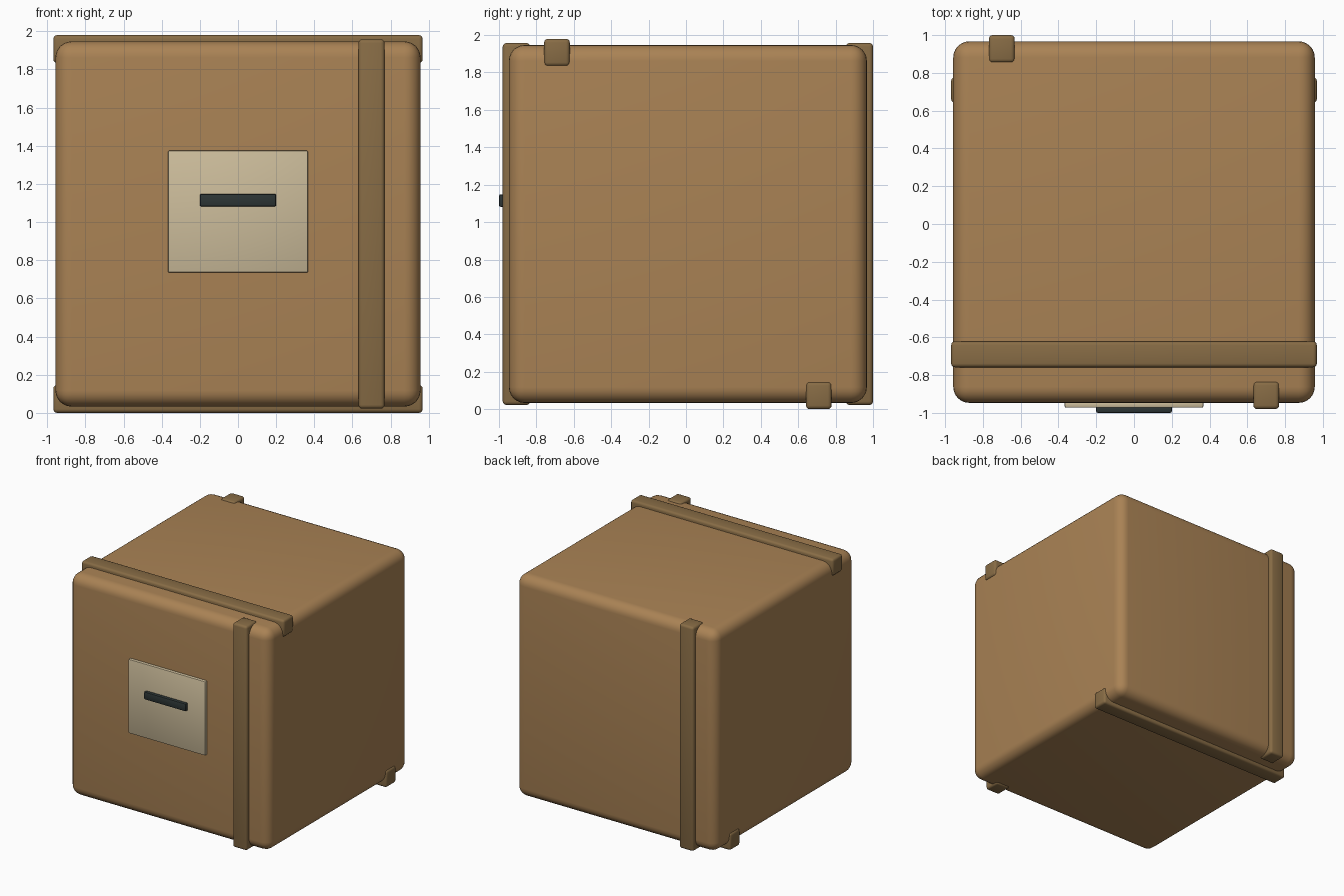
import bpy, math

if "Cube" in bpy.data.objects:
    bpy.data.objects.remove(bpy.data.objects["Cube"])

CY, CZ = 0.01, 0.99      # centre of the crate body
HALF = 0.957             # half size of the body


def material(name, rgb):
    m = bpy.data.materials.new(name)
    m.diffuse_color = (*rgb, 1)
    m.use_nodes = True
    m.node_tree.nodes["Principled BSDF"].inputs["Base Color"].default_value = m.diffuse_color
    return m


BODY = material("cardboard", (0.40, 0.225, 0.09))
STRAP = material("strap_brown", (0.245, 0.15, 0.06))
PAPER = material("label_paper", (0.61, 0.51, 0.33))
DARK = material("dark_bar", (0.026, 0.036, 0.036))


def rounded_box(name, centre, size, bevel, segments, mat):
    bpy.ops.mesh.primitive_cube_add(size=1, location=centre)
    ob = bpy.context.object
    ob.name = name
    ob.scale = size
    bpy.ops.object.transform_apply(location=False, rotation=False, scale=True)
    mod = ob.modifiers.new("bevel", "BEVEL")
    mod.width = bevel
    mod.segments = segments
    ob.data.materials.append(mat)
    bpy.ops.object.modifier_apply(modifier=mod.name)
    bpy.ops.object.shade_smooth_by_angle(angle=math.radians(40))
    return ob


# Crate body with soft edges
rounded_box("crate_body", (0, CY, CZ), (2 * HALF,) * 3, 0.085, 6, BODY)

# Strap bars: one across top and bottom, one down front and back, offset to opposite sides
LENGTH, WIDTH, DEPTH = 1.936, 0.137, 0.146
OUT = 0.99 - DEPTH / 2
for s, top_name, side_name in ((1, "top_strap", "front_strap"),
                               (-1, "bottom_strap", "back_strap")):
    rounded_box(top_name, (0, CY - s * 0.70, CZ + s * OUT),
                (LENGTH, WIDTH, DEPTH), 0.02, 3, STRAP)
    rounded_box(side_name, (s * 0.70, CY - s * OUT, CZ),
                (WIDTH, DEPTH, LENGTH), 0.02, 3, STRAP)

# Front label and its dark bar
rounded_box("label", (0, -0.955, 1.055), (0.734, 0.035, 0.64), 0.008, 2, PAPER)
rounded_box("label_bar", (0, -0.982, 1.115), (0.40, 0.036, 0.066), 0.008, 2, DARK)
